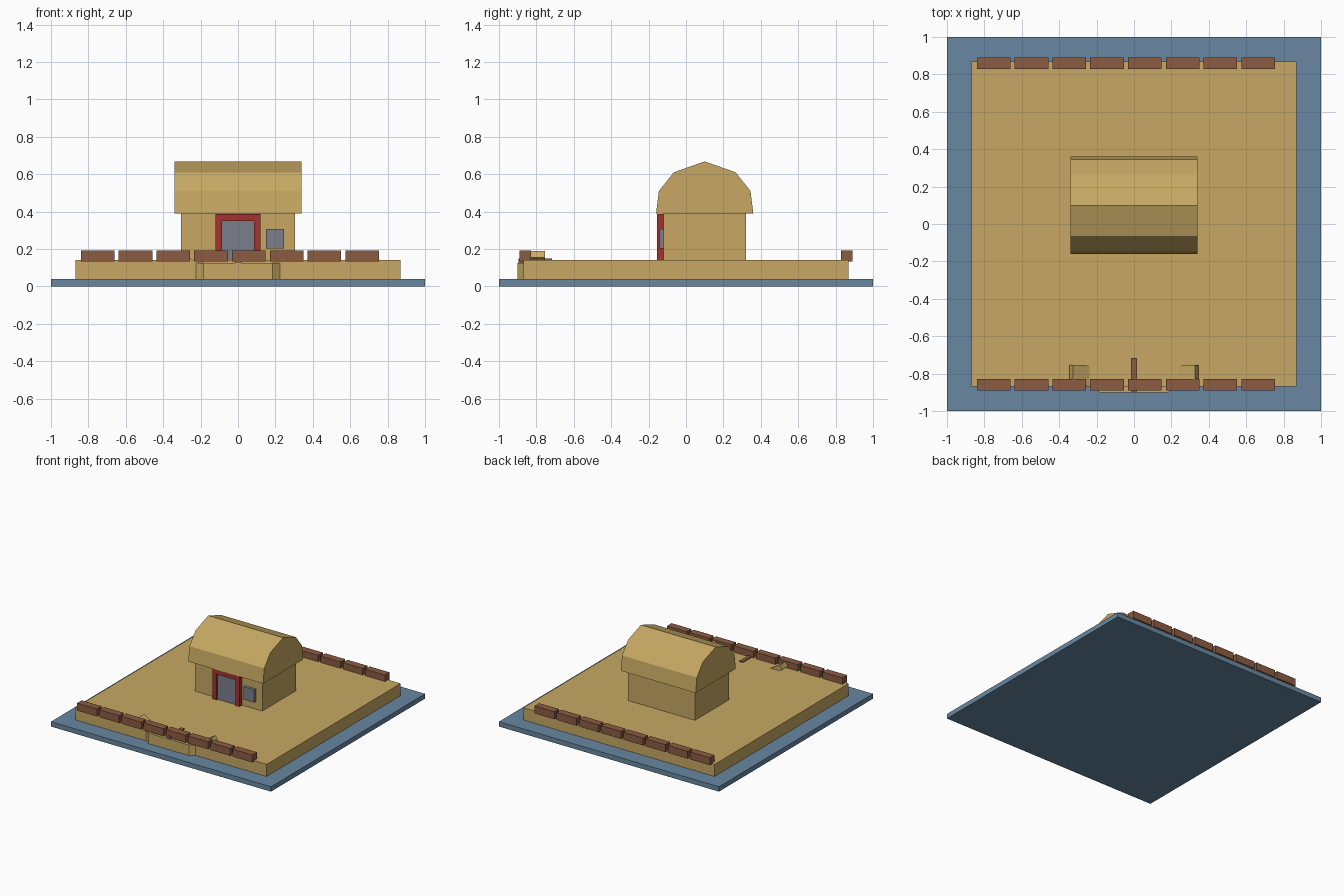
import bpy, math
from mathutils import Matrix, Vector

if "Cube" in bpy.data.objects:
    bpy.data.objects.remove(bpy.data.objects["Cube"])


def material(name, r, g, b):
    """Flat colour given as 8-bit sRGB, stored linear."""
    m = bpy.data.materials.new(name)
    lin = [((c / 255 + 0.055) / 1.055) ** 2.4 for c in (r, g, b)]
    m.diffuse_color = (*lin, 1.0)
    m.use_nodes = True
    m.node_tree.nodes["Principled BSDF"].inputs["Base Color"].default_value = m.diffuse_color
    return m


SAND = material("sand", 200, 169, 100)
WATER = material("water_blue", 104, 135, 161)
BRICK = material("brick_brown", 139, 92, 66)
RED = material("door_red", 163, 50, 48)
GREY = material("glass_grey", 122, 127, 140)


def mesh_object(name, verts, faces, mat):
    me = bpy.data.meshes.new(name)
    me.from_pydata(verts, [], faces)
    me.materials.append(mat)
    ob = bpy.data.objects.new(name, me)
    bpy.context.collection.objects.link(ob)
    return ob


def prism(name, profile, offset, mat):
    """Extrude a counter-clockwise planar outline along offset (its normal side)."""
    n = len(profile)
    verts = [Vector(p) for p in profile]
    verts += [v + Vector(offset) for v in verts]
    faces = [tuple(reversed(range(n))), tuple(range(n, 2 * n))]
    faces += [(i, (i + 1) % n, n + (i + 1) % n, n + i) for i in range(n)]
    return mesh_object(name, verts, faces, mat)


def box(name, x, y, z, mat):
    outline = [(x[0], y[0], z[0]), (x[1], y[0], z[0]),
               (x[1], y[1], z[0]), (x[0], y[1], z[0])]
    return prism(name, outline, (0, 0, z[1] - z[0]), mat)


# Ground: water slab and raised sand platform
box("water_base", (-1, 1), (-1, 1), (0, 0.04), WATER)
box("platform", (-0.87, 0.87), (-0.87, 0.87), (0.04, 0.14), SAND)

# Brick rows along the front and back edges
for side, y in (("front", -0.86), ("back", 0.86)):
    for i in range(8):
        x = -0.75 + i * 0.202
        box(f"{side}_brick_{i + 1}", (x - 0.09, x + 0.09),
            (y - 0.03, y + 0.03), (0.132, 0.193), BRICK)

# Shallow faceted landing bulging from the front edge
prism("landing", [(-0.225, -0.87, 0.04), (-0.184, -0.9, 0.04), (0.184, -0.9, 0.04),
                  (0.225, -0.87, 0.04), (0.225, -0.8, 0.04), (-0.225, -0.8, 0.04)],
      (0, 0, 0.086), SAND)
box("landing_bar", (-0.015, 0.015), (-0.895, -0.717), (0.125, 0.149), BRICK)

# Tilted planks sunk into the platform either side of the landing
for side, s in (("left", -1), ("right", 1)):
    plank = box(f"{side}_plank", (-0.15, 0), (-0.865, -0.755), (-0.04, 0), SAND)
    plank.data.transform(Matrix.Rotation(math.radians(-30), 4, 'Y'))
    plank.data.transform(Matrix.Translation((0.325, 0, 0.19)))
    if s < 0:
        plank.data.transform(Matrix.Scale(-1, 4, (1, 0, 0)))
        plank.data.flip_normals()

# House body and faceted barrel roof
box("house_walls", (-0.305, 0.305), (-0.12, 0.32), (0.14, 0.39), SAND)
half = [(0.26, 0.39), (0.245, 0.51), (0.165, 0.61)]
arch = half + [(0, 0.668)] + [(-y, z) for y, z in reversed(half)]
prism("roof", [(-0.34, 0.1 + y, z) for y, z in arch], (0.68, 0, 0), SAND)

# Door with red frame, and window
for side, x in (("left", -0.103), ("right", 0.103)):
    box(f"{side}_door_post", (x - 0.018, x + 0.018), (-0.155, -0.12), (0.14, 0.387), RED)
box("door_lintel", (-0.085, 0.085), (-0.155, -0.12), (0.35, 0.387), RED)
box("door_panel", (-0.085, 0.085), (-0.142, -0.12), (0.14, 0.35), GREY)
box("window", (0.15, 0.246), (-0.143, -0.12), (0.203, 0.307), GREY)
